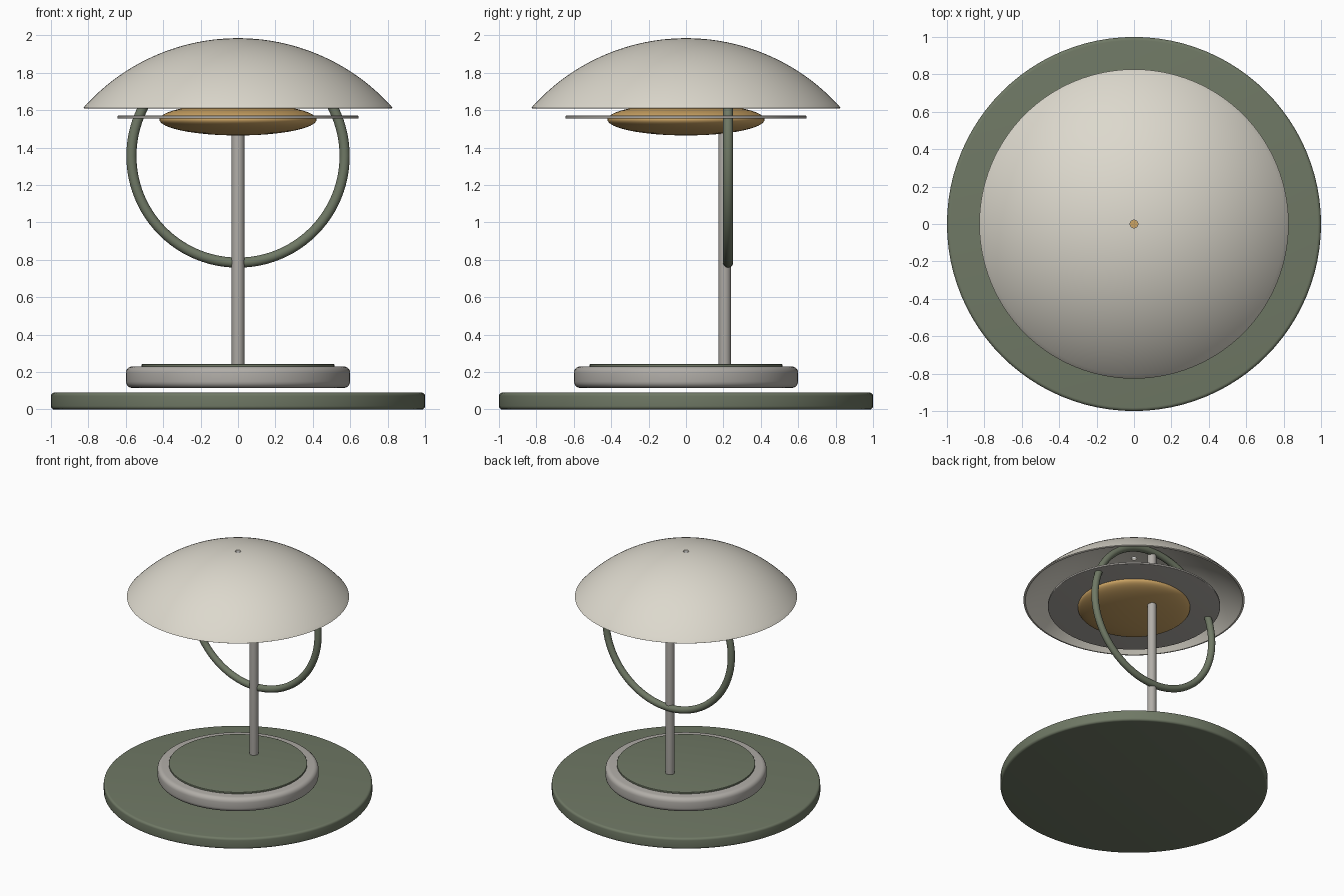
import bpy, bmesh, math

cube = bpy.data.objects.get("Cube")
if cube:
    bpy.data.objects.remove(cube, do_unlink=True)


def material(name, rgb):
    m = bpy.data.materials.new(name)
    m.use_nodes = True
    color = (*rgb, 1.0)
    m.diffuse_color = color
    m.node_tree.nodes["Principled BSDF"].inputs["Base Color"].default_value = color
    return m


cream = material("cream", (0.72, 0.69, 0.61))
green = material("sage green", (0.16, 0.19, 0.13))
grey = material("warm grey", (0.44, 0.42, 0.39))
gold = material("gold", (0.62, 0.38, 0.13))


def finish(obj, name, mat):
    obj.name = name
    obj.data.name = name
    obj.data.materials.append(mat)
    bpy.ops.object.select_all(action="DESELECT")
    obj.select_set(True)
    bpy.context.view_layer.objects.active = obj
    bpy.ops.object.shade_smooth_by_angle(angle=math.radians(35))
    return obj


def lathe(name, profile, mat, y=0.0, steps=96):
    """Spin a closed radius/height profile around the vertical axis."""
    bm = bmesh.new()
    verts = [bm.verts.new((r, 0, z)) for r, z in profile]
    edges = [bm.edges.new((a, b)) for a, b in zip(verts, verts[1:] + verts[:1])
             if a.co.x > 0 or b.co.x > 0]
    bmesh.ops.spin(bm, geom=verts + edges, cent=(0, 0, 0), axis=(0, 0, 1),
                   angle=math.tau, steps=steps)
    bmesh.ops.remove_doubles(bm, verts=bm.verts, dist=1e-5)
    bmesh.ops.recalc_face_normals(bm, faces=bm.faces)
    mesh = bpy.data.meshes.new(name)
    bm.to_mesh(mesh)
    bm.free()
    obj = bpy.data.objects.new(name, mesh)
    bpy.context.collection.objects.link(obj)
    obj.location.y = y
    return finish(obj, name, mat)


def arc(cx, cz, r, start, end, n):
    return [(cx + r * math.cos(a), cz + r * math.sin(a))
            for a in (math.radians(start + (end - start) * i / n) for i in range(n + 1))]


def disc(name, radius, low, high, bevel, mat, y=0.0, steps=96):
    """Round plate or rod with rounded rims."""
    inner = radius - bevel
    profile = ([(0, low)] + arc(inner, low + bevel, bevel, -90, 0, 5)
               + arc(inner, high - bevel, bevel, 0, 90, 5) + [(0, high)])
    return lathe(name, profile, mat, y, steps)


# Base plates, stacked with a narrow gap
disc("base_plate", 1.0, 0.0, 0.09, 0.018, green)
disc("base_drum", 0.6, 0.115, 0.23, 0.035, grey)
disc("base_inlay", 0.515, 0.228, 0.243, 0.004, green)

# Off-centre stem reaching up into the shade
disc("stem", 0.034, 0.235, 1.945, 0.003, grey, y=0.207, steps=32)

# Upright hoop behind the stem
bpy.ops.mesh.primitive_torus_add(major_radius=0.57, minor_radius=0.027,
                                 major_segments=96, minor_segments=20,
                                 location=(0, 0.225, 1.355),
                                 rotation=(math.pi / 2, 0, 0))
finish(bpy.context.object, "hoop", green)

# Thin diffuser plate with a flattened lamp through it
disc("diffuser_plate", 0.645, 1.555, 1.571, 0.005, grey)
lamp = [(0.42 * math.cos(a), 1.55 + 0.085 * math.sin(a))
        for a in (math.pi * (i / 32 - 0.5) for i in range(33))]
lamp[0], lamp[-1] = (0, 1.465), (0, 1.635)
lathe("lamp", lamp, gold)

# Domed shade: thin spherical cap with a small hole at the crown
rim, rim_z, crown, hole, wall = 0.825, 1.615, 1.985, 0.021, 0.014
rise = crown - rim_z
radius = (rim ** 2 + rise ** 2) / (2 * rise)
centre = crown - radius


def cap(r, edge):
    top = math.degrees(math.acos(hole / r))
    return arc(0, centre, r, top, math.degrees(math.acos(edge / r)), 32)


outer = cap(radius, rim)
inner = cap(radius - wall, rim - 0.013)
lip = [(rim + 0.002, rim_z - 0.003), (rim - 0.003, rim_z - 0.006)]
lathe("shade", outer + lip + inner[::-1], cream, steps=128)
